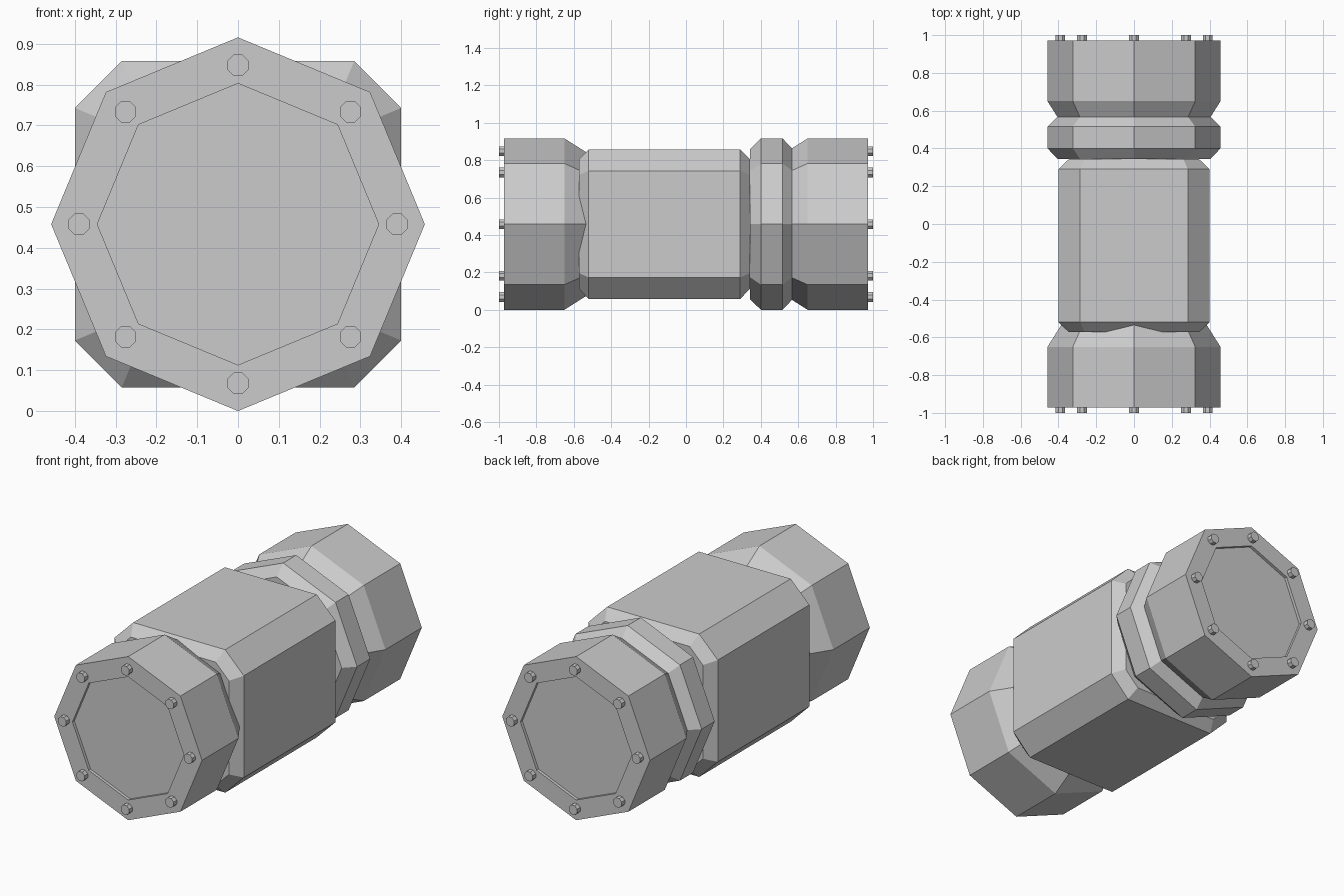
import bpy, bmesh
from math import pi, cos, sin

if "Cube" in bpy.data.objects:
    bpy.data.objects.remove(bpy.data.objects["Cube"])

CZ = 0.458  # height of the central axis


def loft(name, sections):
    """Closed solid from equal-length loops of (x, y, z) points."""
    bm = bmesh.new()
    loops = [[bm.verts.new(p) for p in s] for s in sections]
    n = len(loops[0])
    for a, b in zip(loops, loops[1:]):
        for i in range(n):
            j = (i + 1) % n
            bm.faces.new((a[i], a[j], b[j], b[i]))
    bm.faces.new(loops[0])
    bm.faces.new(loops[-1])
    bmesh.ops.recalc_face_normals(bm, faces=bm.faces)
    mesh = bpy.data.meshes.new(name)
    bm.to_mesh(mesh)
    bm.free()
    obj = bpy.data.objects.new(name, mesh)
    bpy.context.collection.objects.link(obj)
    return obj


def octagon(y, r, cx=0, cz=CZ, turn=0):
    return [(cx + r * cos(i * pi / 4 + turn), y, cz + r * sin(i * pi / 4 + turn))
            for i in range(8)]


def chamfered_square(y, h, c):
    pts = [(h, -c), (h, c), (c, h), (-c, h), (-h, c), (-h, -c), (-c, -h), (c, -h)]
    return [(x, y, CZ + z) for x, z in pts]


# Central body: square block with chamfered corners and ends
loft("body", [chamfered_square(y, h, c) for y, h, c in
              [(-0.573, 0.345, 0.262), (-0.52, 0.4, 0.285),
               (0.29, 0.4, 0.285), (0.343, 0.345, 0.262)]])

# Collar behind the body
loft("collar", [octagon(y, r) for y, r in
                [(0.343, 0.402), (0.4, 0.458), (0.516, 0.458), (0.567, 0.405)]])

# End caps with recessed face and bolts
for side, s in (("front", -1), ("back", 1)):
    loft(side + "_cap", [octagon(s * y, r) for y, r in
                         [(0.5, 0.363), (0.65, 0.458), (0.972, 0.458),
                          (0.972, 0.345), (0.955, 0.345)]])
    for k in range(8):
        a = k * pi / 4
        x, z = 0.39 * cos(a), CZ + 0.39 * sin(a)
        loft(f"{side}_bolt_{k + 1}",
             [octagon(s * y, 0.028, x, z, pi / 8) for y in (0.95, 1.0)])
